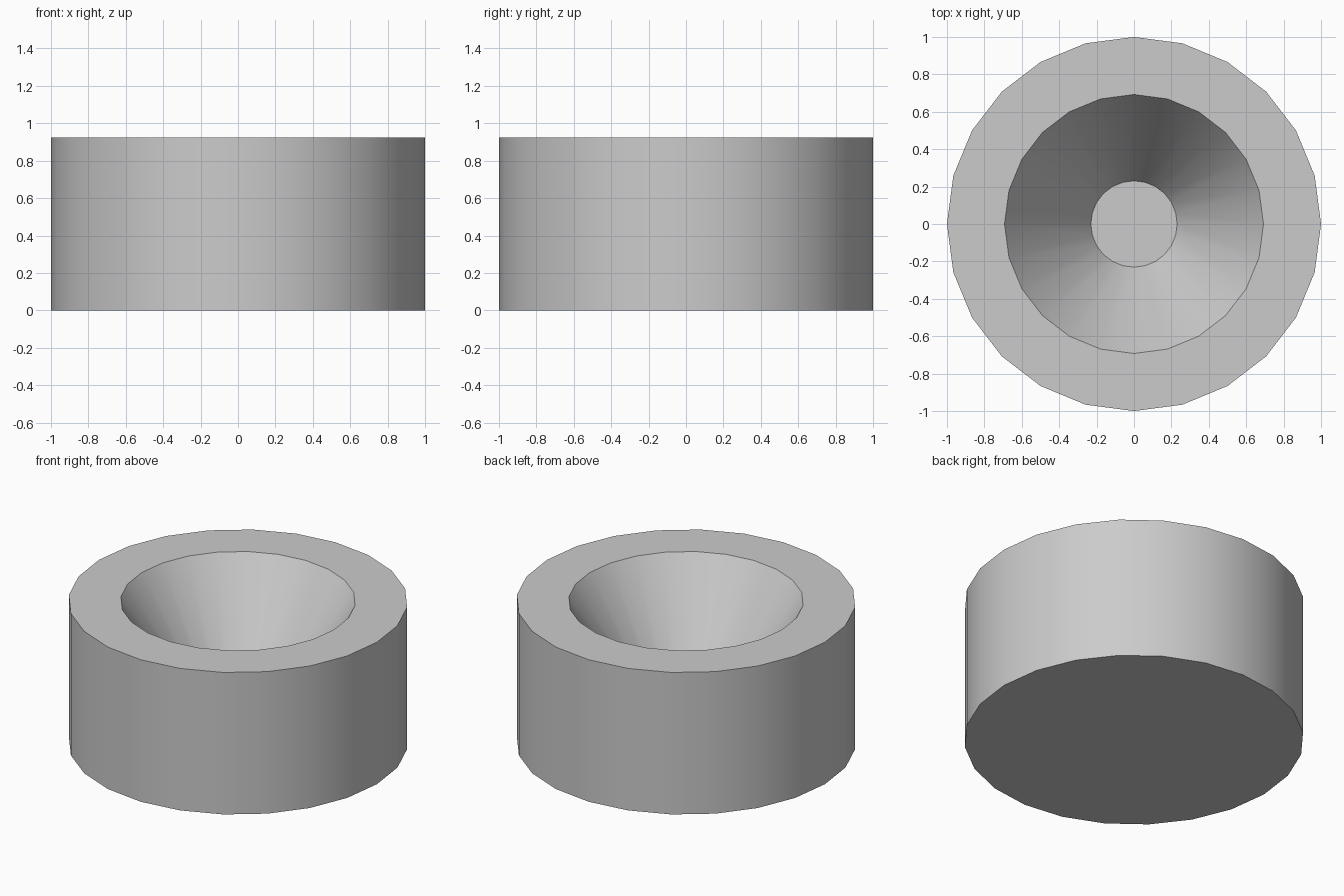
import bpy
import bmesh
from math import cos, sin, tau

cube = bpy.data.objects.get("Cube")
if cube:
    bpy.data.objects.remove(cube, do_unlink=True)

SIDES = 24
UNIT = 1 / 13

# Plain grey material
grey = bpy.data.materials.new("plain_grey")
grey.use_nodes = True
colour = (0.6, 0.6, 0.6, 1)
grey.diffuse_color = colour
grey.node_tree.nodes["Principled BSDF"].inputs["Base Color"].default_value = colour

# Profile as (radius, height): base edge, outer rim, inner rim, floor edge
profile = [(13, 0), (13, 12), (9, 12), (3, 3)]

bm = bmesh.new()
rings = []
for r, z in profile:
    rings.append([bm.verts.new((r * UNIT * cos(tau * i / SIDES),
                                r * UNIT * sin(tau * i / SIDES),
                                z * UNIT)) for i in range(SIDES)])

# Outer wall, flat rim and conical hollow
for low, high in zip(rings, rings[1:]):
    for i in range(SIDES):
        j = (i + 1) % SIDES
        bm.faces.new((low[i], low[j], high[j], high[i]))

# Underside and hollow floor
bm.faces.new(rings[0][::-1])
bm.faces.new(rings[-1])
bmesh.ops.recalc_face_normals(bm, faces=bm.faces)

mesh = bpy.data.meshes.new("hollowed_cylinder")
bm.to_mesh(mesh)
bm.free()
mesh.materials.append(grey)

body = bpy.data.objects.new("hollowed_cylinder", mesh)
bpy.context.collection.objects.link(body)

# Smooth round walls with crisp rims
bpy.ops.object.select_all(action="DESELECT")
body.select_set(True)
bpy.context.view_layer.objects.active = body
bpy.ops.object.shade_smooth_by_angle(angle=0.52)
